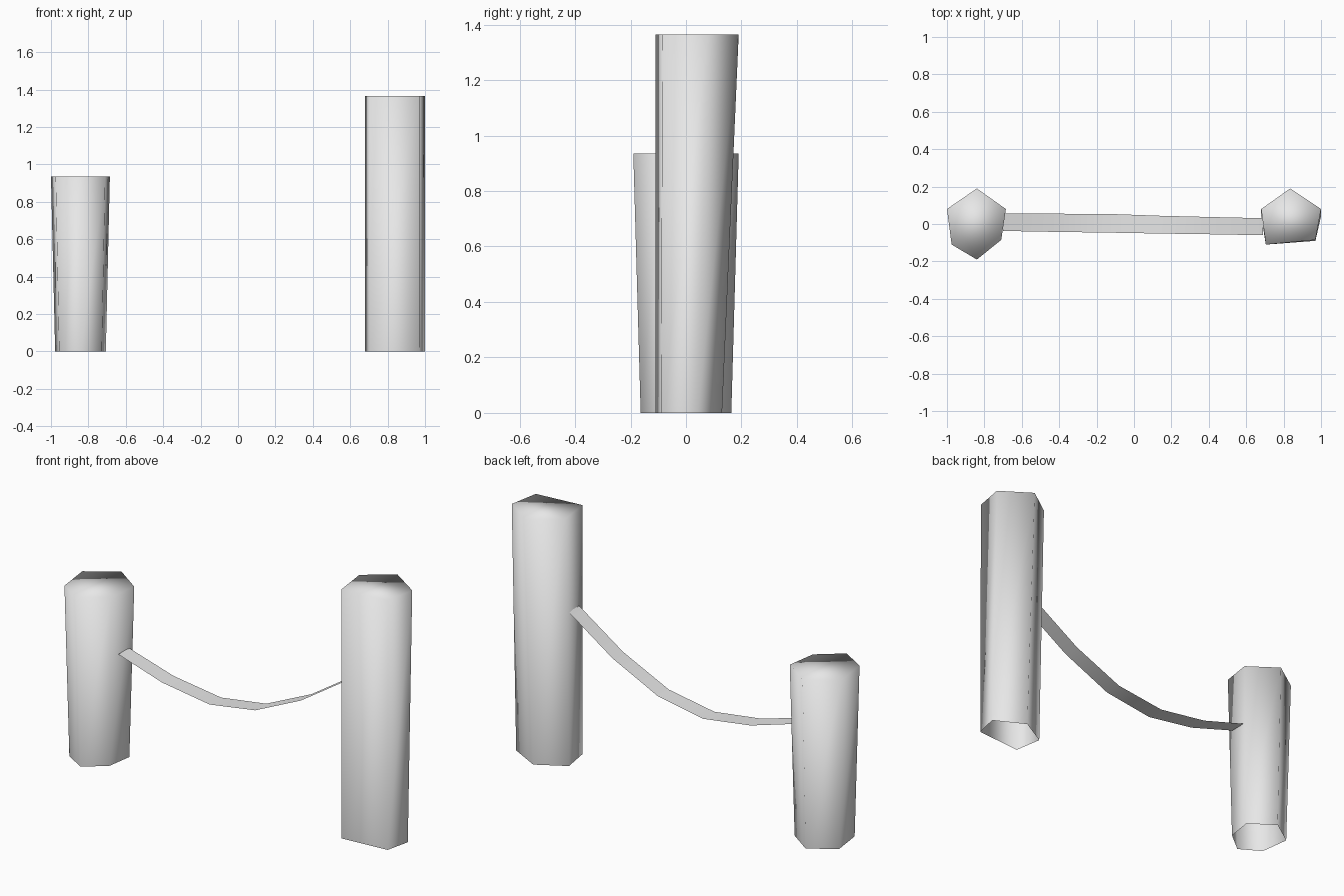
import bpy
import bmesh

cube = bpy.data.objects.get("Cube")
if cube:
    bpy.data.objects.remove(cube, do_unlink=True)

# One plain grey for everything
grey = bpy.data.materials.new("plain_grey")
grey.use_nodes = True
grey.diffuse_color = (0.8, 0.8, 0.8, 1)
grey.node_tree.nodes["Principled BSDF"].inputs["Base Color"].default_value = (0.8, 0.8, 0.8, 1)


def finish(name, bm):
    """Turn a bmesh into a smooth shaded, coloured object."""
    for face in bm.faces:
        face.smooth = True
    mesh = bpy.data.meshes.new(name)
    bm.to_mesh(mesh)
    bm.free()
    mesh.materials.append(grey)
    obj = bpy.data.objects.new(name, mesh)
    bpy.context.collection.objects.link(obj)
    return obj


def post(name, outline, height, pivot, taper):
    """Hollow tapered post: capped on top, open below. Outline is counter-clockwise."""
    bm = bmesh.new()
    top = [bm.verts.new((x, y, height)) for x, y in outline]
    base = [bm.verts.new((pivot[0] + (x - pivot[0]) * taper[0],
                          pivot[1] + (y - pivot[1]) * taper[1], 0)) for x, y in outline]
    for i in range(len(top)):
        j = (i + 1) % len(top)
        bm.faces.new((base[i], base[j], top[j], top[i]))
    bm.faces.new(top)
    return finish(name, bm)


# Short six-sided post, narrowing evenly to the ground
post("short_post",
     [(-0.84, 0.19), (-1.0, 0.08), (-0.975, -0.11),
      (-0.84, -0.19), (-0.71, -0.085), (-0.685, 0.08)],
     0.935, (-0.84, 0), (0.86, 0.86))

# Tall five-sided post, only its back leans in toward the ground
post("tall_post",
     [(0.835, 0.19), (0.68, 0.08), (0.705, -0.11), (0.97, -0.085), (1.0, 0.08)],
     1.365, (0.835, -0.11), (1, 0.8))

# Sagging flat strap between the posts: x, z, front y, back y
strap_path = [(-0.70, 0.605, -0.037, 0.055), (-0.43, 0.524, -0.042, 0.055),
              (-0.14, 0.483, -0.046, 0.054), (0.14, 0.528, -0.051, 0.044),
              (0.42, 0.658, -0.055, 0.037), (0.69, 0.837, -0.06, 0.031)]
bm = bmesh.new()
rows = [(bm.verts.new((x, front, z)), bm.verts.new((x, back, z)))
        for x, z, front, back in strap_path]
for a, b in zip(rows, rows[1:]):
    bm.faces.new((a[0], b[0], b[1], a[1]))
finish("hanging_strap", bm)
